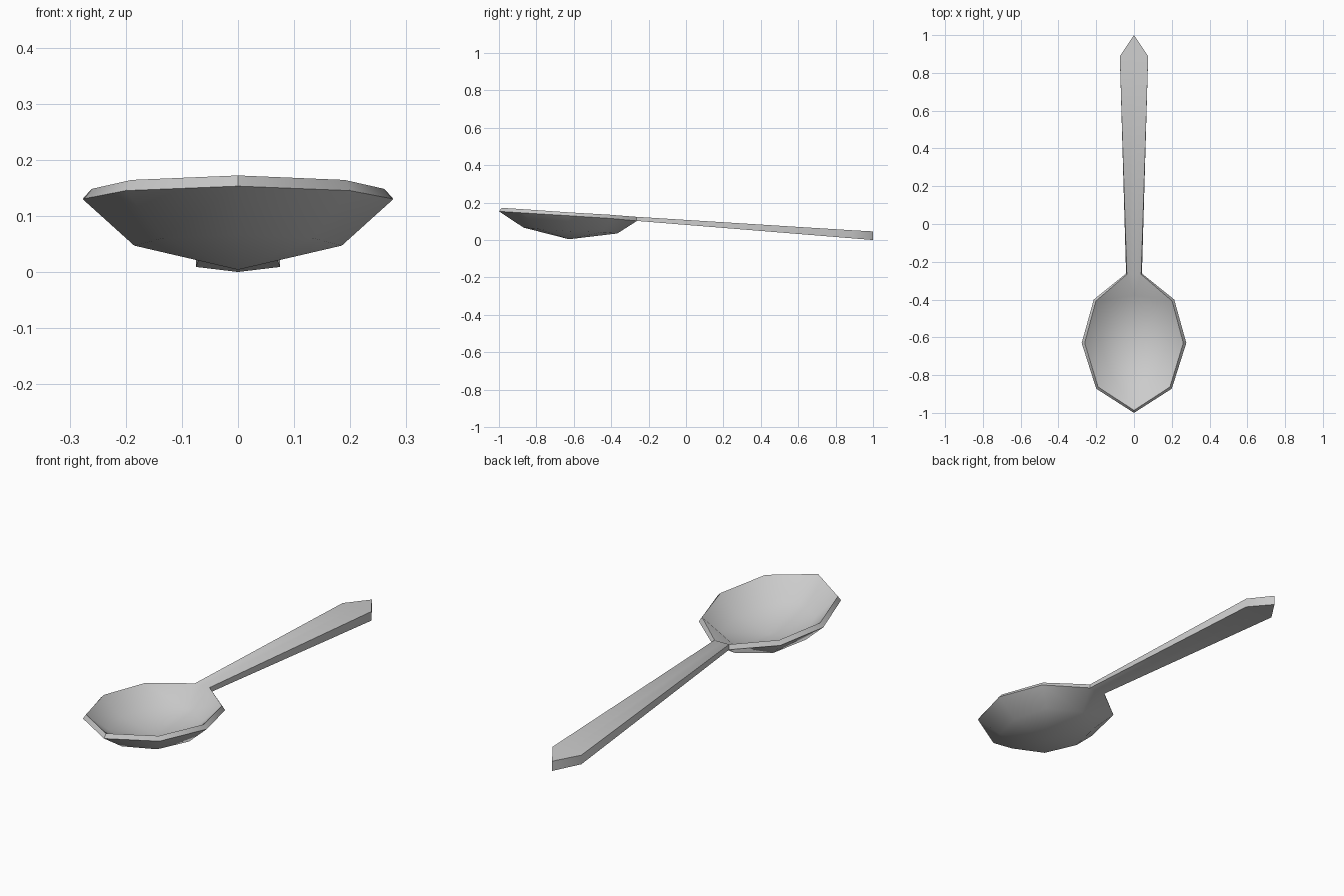
import bpy, bmesh, math
from mathutils import Vector

cube = bpy.data.objects.get("Cube")
if cube:
    bpy.data.objects.remove(cube, do_unlink=True)

# Polished grey metal
metal = bpy.data.materials.new("grey metal")
metal.use_nodes = True
colour = (0.6, 0.6, 0.6, 1)
metal.diffuse_color = colour
metal.node_tree.nodes["Principled BSDF"].inputs["Base Color"].default_value = colour

# Half of the underside, and the shift from each point to the upper surface
half = {
    "tip": ((0, -1, 0.153), (0, 0.014, 0.019)),
    "front_rim": ((0.2, -0.872, 0.145), (-0.01, 0.009, 0.019)),
    "side_rim": ((0.277, -0.63, 0.13), (-0.016, 0, 0.018)),
    "back_rim": ((0.213, -0.4, 0.115), (-0.011, -0.008, 0.02)),
    "neck": ((0.042, -0.262, 0.102), (-0.004, -0.005, 0.022)),
    "neck_mid": ((0, -0.262, 0.102), (0, -0.005, 0.022)),
    "front_floor": ((0, -0.868, 0.066), (0, 0.012, 0.021)),
    "corner_floor": ((0.134, -0.795, 0.06), (-0.007, 0.007, 0.021)),
    "side_floor": ((0.185, -0.63, 0.047), (-0.01, 0, 0.021)),
    "heel_floor": ((0.142, -0.45, 0.042), (-0.007, -0.006, 0.021)),
    "back_floor": ((0, -0.367, 0.035), (0, -0.012, 0.021)),
    "keel": ((0, -0.625, 0.004), (0, 0, 0.023)),
    "handle_wide": ((0.075, 0.888, 0.009), (0, 0, 0.043)),
    "handle_mid": ((0, 0.888, 0.009), (0, 0, 0.043)),
    "handle_tip": ((0, 1, 0), (0, 0, 0.046)),
}
faces = [
    "tip front_rim corner_floor front_floor",
    "front_rim side_rim side_floor corner_floor",
    "side_rim back_rim heel_floor side_floor",
    "back_rim neck back_floor heel_floor",
    "neck neck_mid back_floor",
    "front_floor corner_floor keel",
    "corner_floor side_floor keel",
    "side_floor heel_floor keel",
    "heel_floor back_floor keel",
    "neck handle_wide handle_mid neck_mid",
    "handle_wide handle_tip handle_mid",
]
edge = "tip front_rim side_rim back_rim neck handle_wide handle_tip".split()

bm = bmesh.new()
lower = {n: bm.verts.new(p) for n, (p, s) in half.items()}
upper = {n: bm.verts.new(Vector(p) + Vector(s)) for n, (p, s) in half.items()}
for names in faces:
    for layer in (lower, upper):
        bm.faces.new([layer[n] for n in names.split()])
# Edge wall between the two surfaces
for a, b in zip(edge, edge[1:]):
    bm.faces.new((lower[a], lower[b], upper[b], upper[a]))

# Mirror the half and join it on the centre line
bmesh.ops.mirror(bm, geom=bm.verts[:] + bm.edges[:] + bm.faces[:],
                 axis='X', merge_dist=0.001)
bmesh.ops.remove_doubles(bm, verts=bm.verts[:], dist=0.001)
bmesh.ops.recalc_face_normals(bm, faces=bm.faces[:])

mesh = bpy.data.meshes.new("spoon")
bm.to_mesh(mesh)
bm.free()
mesh.materials.append(metal)
spoon = bpy.data.objects.new("spoon", mesh)
bpy.context.collection.objects.link(spoon)
bpy.ops.object.select_all(action='DESELECT')
spoon.select_set(True)
bpy.context.view_layer.objects.active = spoon
bpy.ops.object.shade_smooth_by_angle(angle=math.radians(42))
